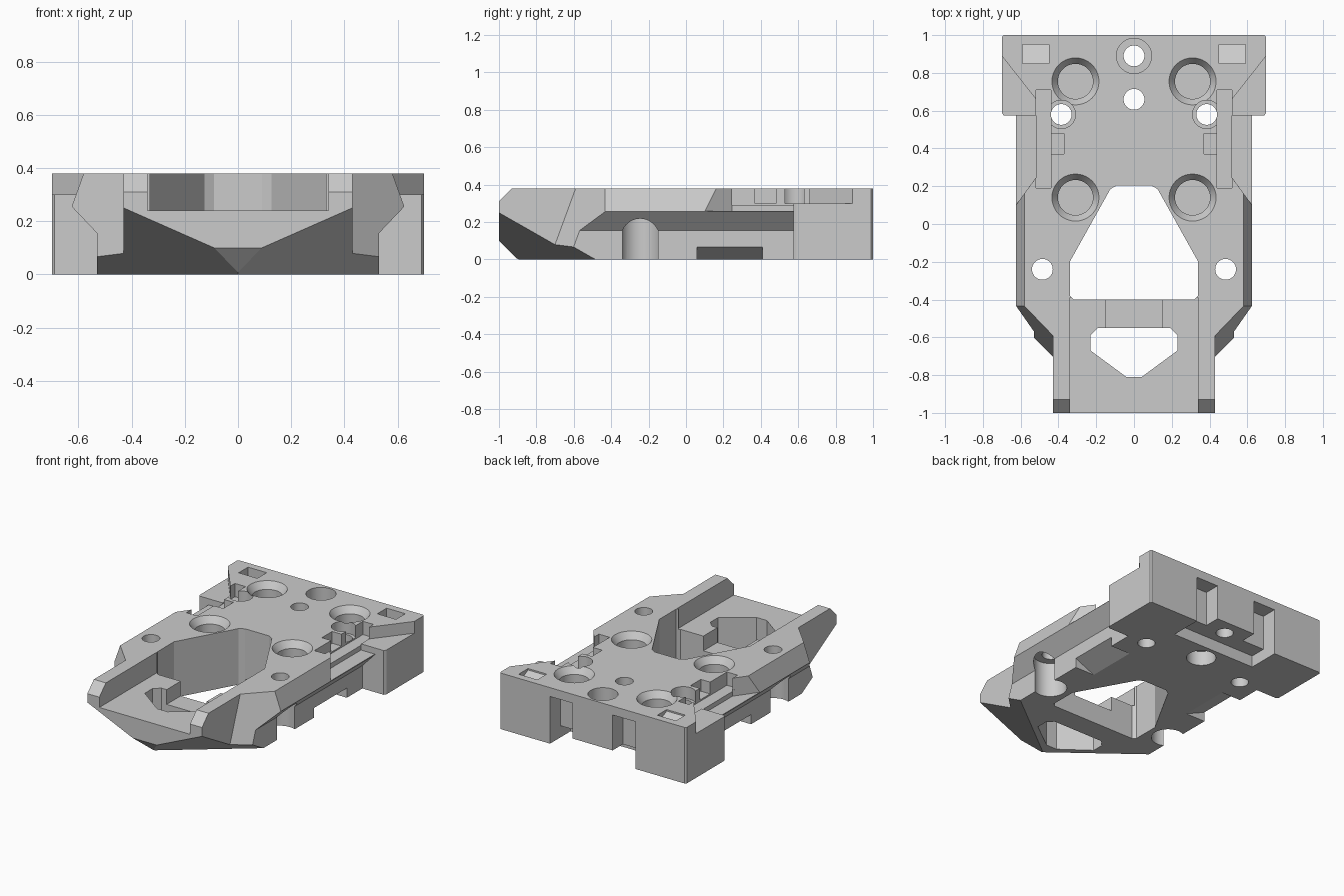
import bpy, bmesh, math
from mathutils import Vector

cube = bpy.data.objects.get("Cube")
if cube:
    bpy.data.objects.remove(cube, do_unlink=True)

grey = bpy.data.materials.new("plain grey")
grey.use_nodes = True
grey.diffuse_color = (0.6, 0.6, 0.6, 1)
grey.node_tree.nodes["Principled BSDF"].inputs["Base Color"].default_value = (0.6, 0.6, 0.6, 1)


def finish(bm, name):
    bmesh.ops.recalc_face_normals(bm, faces=bm.faces[:])
    mesh = bpy.data.meshes.new(name)
    bm.to_mesh(mesh)
    bm.free()
    mesh.materials.append(grey)
    ob = bpy.data.objects.new(name, mesh)
    bpy.context.collection.objects.link(ob)
    return ob


def prism(name, pts, lo, hi, axis="z"):
    """Extrude a 2D outline between lo and hi along an axis."""
    place = {"x": lambda a, b, c: (c, a, b),
             "y": lambda a, b, c: (a, c, b),
             "z": lambda a, b, c: (a, b, c)}[axis]
    bm = bmesh.new()
    rings = [[bm.verts.new(place(a, b, c)) for a, b in pts] for c in (lo, hi)]
    bm.faces.new(rings[0])
    bm.faces.new(rings[1])
    n = len(pts)
    for i in range(n):
        j = (i + 1) % n
        bm.faces.new((rings[0][i], rings[0][j], rings[1][j], rings[1][i]))
    return finish(bm, name)


def mirrored(pts):
    """Close a half outline by mirroring it across x = 0."""
    return pts + [(-x, y) for x, y in reversed(pts)]


def box(name, x0, x1, y0, y1, z0, z1):
    return prism(name, [(x0, y0), (x1, y0), (x1, y1), (x0, y1)], z0, z1)


def cone(name, x, y, z0, z1, r0, r1=None):
    bm = bmesh.new()
    bmesh.ops.create_cone(bm, cap_ends=True, segments=40, radius1=r0,
                          radius2=r1 or r0, depth=z1 - z0)
    bmesh.ops.translate(bm, verts=bm.verts[:], vec=(x, y, (z0 + z1) / 2))
    return finish(bm, name)


def combine(target, tool, mode="DIFFERENCE"):
    mod = target.modifiers.new("shape", "BOOLEAN")
    mod.operation = mode
    mod.solver = "EXACT"
    mod.object = tool
    bpy.context.view_layer.objects.active = target
    bpy.ops.object.modifier_apply(modifier=mod.name)
    bpy.data.objects.remove(tool, do_unlink=True)


def slice_off(ob, point, normal):
    """Remove everything on the normal's side of a plane and cap it."""
    bm = bmesh.new()
    bm.from_mesh(ob.data)
    cut = bmesh.ops.bisect_plane(bm, geom=bm.verts[:] + bm.edges[:] + bm.faces[:],
                                 dist=1e-5, plane_co=point,
                                 plane_no=Vector(normal).normalized(), clear_outer=True)
    edges = [e for e in cut["geom_cut"] if isinstance(e, bmesh.types.BMEdge)]
    bmesh.ops.holes_fill(bm, edges=edges, sides=0)
    bmesh.ops.recalc_face_normals(bm, faces=bm.faces[:])
    bm.to_mesh(ob.data)
    bm.free()


# Main deck with dovetail sides
half = [(0.53, 0), (0.53, 0.155), (0.625, 0.255), (0.58, 0.38)]
deck = prism("base_plate", mirrored(half), -0.95, 0.95, "y")
for s in (1, -1):
    slice_off(deck, (0.43 * s, -0.59, 0.38), (1.04 * s, -1, 0.367))

# Front arms, rear block and its legs
combine(deck, box("arms", -0.43, 0.43, -1, -0.3, 0, 0.38), "UNION")
block = [(0.62, 0.5), (0.62, 0.56), (0.64, 0.58), (0.69, 0.58), (0.7, 0.59), (0.7, 0.99), (0.69, 1)]
combine(deck, prism("rear_block", mirrored(block), 0.3, 0.38), "UNION")
for s in (1, -1):
    leg = [(0.3, 0.575), (0.69, 0.575)] + block[4:] + [(0.3, 1)]
    combine(deck, prism("rear_leg", [(x * s, y) for x, y in leg], 0, 0.34), "UNION")
combine(deck, box("rear_web", -0.35, 0.35, 0.9, 1, 0.05, 0.35), "UNION")

# Sloped underside of the nose and arm tip chamfers
for s in (1, -1):
    slice_off(deck, (0.43 * s, -1, 0.25), (0.441 * s, -0.57, -1))
slice_off(deck, (0, -1, 0.1), (0, -1, -1))
slice_off(deck, (0, -1, 0.31), (0, -1, 1))

# Front channel, main opening, nose opening and notch between them
combine(deck, box("channel", -0.34, 0.34, -1.1, -0.39, 0.24, 0.5))
opening = [(0.32, -0.4), (0.34, -0.38), (0.34, -0.2), (0.125, 0.185), (0.09, 0.205)]
combine(deck, prism("opening", mirrored(opening), -0.1, 0.5))
nose = [(0.04, -0.81), (0.23, -0.67), (0.23, -0.59), (0.19, -0.55)]
combine(deck, prism("nose_opening", mirrored(nose), -0.1, 0.5))
combine(deck, box("notch", -0.15, 0.15, -0.57, -0.37, 0.14, 0.5))

# Underside recess at the back
combine(deck, box("rear_recess", -0.32, 0.32, 0.78, 1.1, -0.1, 0.08))

for s in (1, -1):
    # Hourglass ledge, lower shelf and groove in each side
    ledge = [(0.8, 0.89), (0.7, 0.89), (0.44, 0.56), (0.44, 0.355), (0.625, 0.1), (0.8, 0.1)]
    combine(deck, prism("ledge", [(x * s, y) for x, y in ledge], 0.3, 0.5))
    shelf = [(0.8, 0.575), (0.52, 0.575), (0.52, 0.245), (0.625, 0.1), (0.8, 0.1)]
    combine(deck, prism("shelf", [(x * s, y) for x, y in shelf], 0.258, 0.5))
    x0, x1 = sorted((0.44 * s, 0.52 * s))
    combine(deck, box("groove", x0, x1, 0.19, 0.71, 0.29, 0.5))
    x0, x1 = sorted((0.37 * s, 0.46 * s))
    combine(deck, box("nook", x0, x1, 0.37, 0.48, 0.3, 0.5))
    # Sloped relief on the lower side edge
    relief = [(0.54, 0.07), (0.36, -0.01), (0.54, -0.01)]
    combine(deck, prism("relief", [(x * s, z) for x, z in relief], 0.06, 0.41, "y"))
    # Rear windows and small wedge pockets
    x0, x1 = sorted((0.15 * s, 0.32 * s))
    combine(deck, box("window", x0, x1, 0.89, 1.1, 0.05, 0.32))
    x0, x1 = sorted((0.45 * s, 0.59 * s))
    combine(deck, prism("pocket", [(0.85, 0.4), (0.85, 0.37), (0.95, 0.32), (0.95, 0.4)], x0, x1, "x"))
    # Countersunk seats
    for y in (0.14, 0.755):
        combine(deck, cone("seat", 0.31 * s, y, 0.2, 0.4, 0.093))
        combine(deck, cone("seat_rim", 0.31 * s, y, 0.335, 0.385, 0.093, 0.128))
    # Side screw holes, the front ones with an open scoop from below
    combine(deck, cone("bore", 0.385 * s, 0.58, 0.3, 0.5, 0.075))
    combine(deck, cone("hole", 0.385 * s, 0.58, -0.1, 0.5, 0.055))
    combine(deck, cone("scoop", 0.485 * s, -0.245, -0.1, 0.24, 0.105))
    combine(deck, cone("hole", 0.485 * s, -0.24, -0.1, 0.5, 0.055))

# Centre holes
combine(deck, cone("bore", 0, 0.89, 0.28, 0.5, 0.093))
combine(deck, cone("lower_bore", 0, 0.66, -0.1, 0.1, 0.093))
for y in (0.89, 0.66):
    combine(deck, cone("hole", 0, y, -0.1, 0.5, 0.055))

deck.data.materials.clear()
deck.data.materials.append(grey)
bpy.ops.object.select_all(action="DESELECT")
deck.select_set(True)
bpy.context.view_layer.objects.active = deck
bpy.ops.object.shade_smooth_by_angle(angle=math.radians(20))
